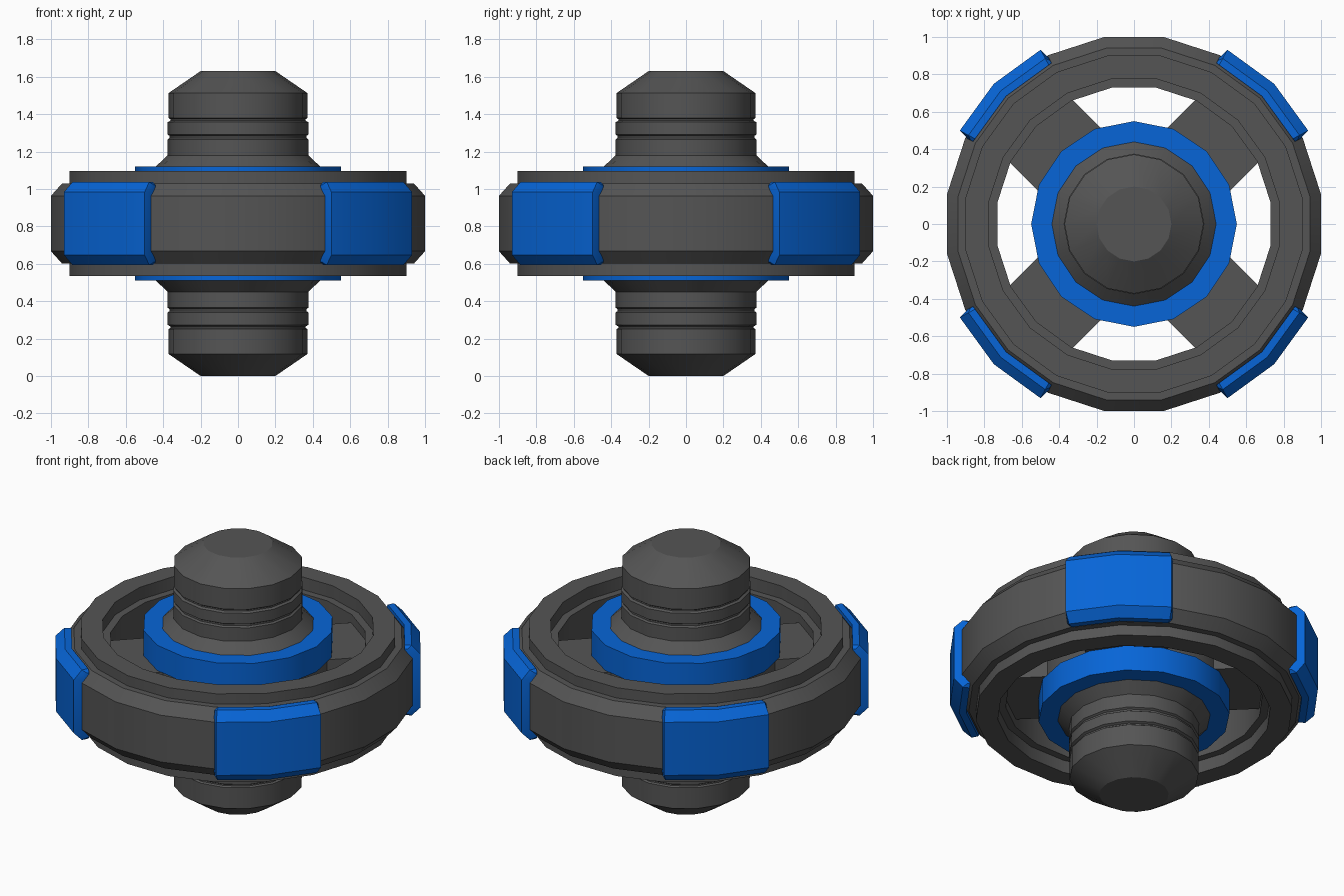
import bpy, bmesh
from math import cos, sin, radians, pi

if "Cube" in bpy.data.objects:
    bpy.data.objects.remove(bpy.data.objects["Cube"])

MID = 0.815  # the model mirrors about this height


def material(name, colour):
    m = bpy.data.materials.new(name)
    m.diffuse_color = colour
    m.use_nodes = True
    m.node_tree.nodes["Principled BSDF"].inputs["Base Color"].default_value = m.diffuse_color
    return m


blue = material("blue", (0.002, 0.13, 0.68, 1))
dark = material("dark_grey", (0.09, 0.09, 0.09, 1))


def finish(bm, name, mat):
    bmesh.ops.recalc_face_normals(bm, faces=bm.faces)
    me = bpy.data.meshes.new(name)
    bm.to_mesh(me)
    bm.free()
    ob = bpy.data.objects.new(name, me)
    bpy.context.collection.objects.link(ob)
    me.materials.append(mat)
    bpy.ops.object.select_all(action='DESELECT')
    ob.select_set(True)
    bpy.context.view_layer.objects.active = ob
    bpy.ops.object.shade_smooth_by_angle(angle=radians(28))


def mirrored(half):
    """Profile of (radius, height above middle), continued below the middle."""
    return half + [(r, -h) for r, h in reversed(half)]


def lathe(name, profile, sides, offset=0.0, closed=True, mat=dark):
    bm = bmesh.new()
    cols = []
    for i in range(sides):
        a = offset + 2 * pi * i / sides
        cols.append([bm.verts.new((r * cos(a), r * sin(a), MID + h)) for r, h in profile])
    n = len(profile)
    for i in range(sides):
        p, q = cols[i], cols[(i + 1) % sides]
        for j in range(n if closed else n - 1):
            k = (j + 1) % n
            bm.faces.new((p[j], q[j], q[k], p[k]))
    if not closed:
        bm.faces.new([c[0] for c in cols])
        bm.faces.new([c[-1] for c in cols])
    finish(bm, name, mat)


# Central shaft: tapered ends, two thin grooves and a flare into the collars
shaft = [(0.2, 0.815), (0.372, 0.697), (0.372, 0.565), (0.362, 0.558), (0.362, 0.55),
         (0.376, 0.542), (0.376, 0.475), (0.365, 0.468), (0.365, 0.458), (0.376, 0.45),
         (0.376, 0.365), (0.45, 0.295)]
lathe("central_shaft", mirrored(shaft), 16, closed=False)

# Grey hub with a blue collar above and below
lathe("hub", mirrored([(0.43, 0.15), (0.54, 0.15)]), 16)
for name, s in (("upper_collar", 1), ("lower_collar", -1)):
    lathe(name, [(0.43, 0.305 * s), (0.55, 0.305 * s), (0.55, 0.145 * s), (0.43, 0.145 * s)],
          16, mat=blue)

# Outer ring: 20 sides, chamfered rim, raised lip and inner ledge
A = 1 / cos(radians(9))  # flat distance to corner radius
ring = [(0.73, 0.2), (0.775, 0.2), (0.775, 0.28), (0.9, 0.28),
        (0.9, 0.215), (0.94, 0.215), (1.0, 0.148)]
lathe("outer_ring", mirrored([(r * A, h) for r, h in ring]), 20, radians(9))


# Four diagonal spokes and four chamfered rim pads
def spoke(name, angle):
    bm = bmesh.new()
    c, s = cos(angle), sin(angle)
    bmesh.ops.create_cube(bm, size=1)
    for v in bm.verts:
        x, y = 0.615 + v.co.x * 0.33, v.co.y * 0.475
        v.co = (x * c - y * s, x * s + y * c, MID + v.co.z * 0.29)
    finish(bm, name, dark)


def pad(name, angle):
    bm = bmesh.new()
    body = mirrored([(0.955, 0.222), (0.995, 0.222), (1.047, 0.168)])
    end = mirrored([(0.955, 0.205), (0.97, 0.205), (0.985, 0.168)])
    cols = []
    for deg, prof in ((-17.9, end), (-16.8, body), (0, body), (16.8, body), (17.9, end)):
        a = angle + radians(deg)
        k = 1 / cos(radians(abs(deg) - 9))
        cols.append([bm.verts.new((r * k * cos(a), r * k * sin(a), MID + h)) for r, h in prof])
    for p, q in zip(cols, cols[1:]):
        for j in range(6):
            k = (j + 1) % 6
            bm.faces.new((p[j], q[j], q[k], p[k]))
    bm.faces.new(cols[0])
    bm.faces.new(cols[-1])
    finish(bm, name, blue)


for i in range(4):
    a = radians(45 + 90 * i)
    spoke(f"spoke_{i + 1}", a)
    pad(f"rim_pad_{i + 1}", a)
